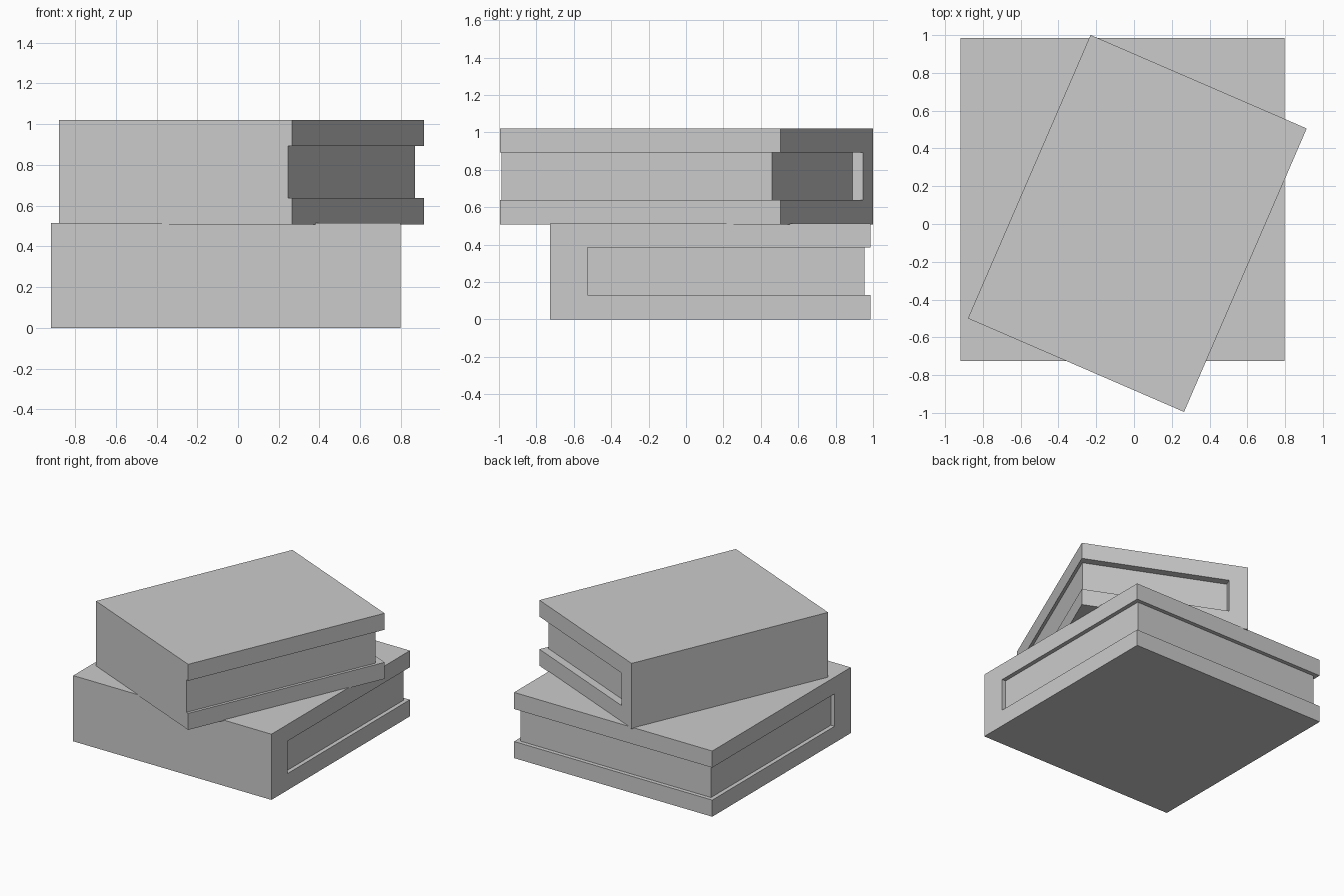
import bpy, bmesh, math
from mathutils import Matrix

if "Cube" in bpy.data.objects:
    bpy.data.objects.remove(bpy.data.objects["Cube"])


def make_object(name, bm, matrix):
    bmesh.ops.recalc_face_normals(bm, faces=bm.faces)
    mesh = bpy.data.meshes.new(name)
    bm.to_mesh(mesh)
    bm.free()
    obj = bpy.data.objects.new(name, mesh)
    obj.matrix_world = matrix
    bpy.context.collection.objects.link(obj)
    return obj


def extrude_profile(name, profile, x0, x1, matrix):
    """Extrude a (y, z) outline along local x."""
    bm = bmesh.new()
    face = bm.faces.new([bm.verts.new((x0, y, z)) for y, z in profile])
    new = bmesh.ops.extrude_face_region(bm, geom=[face])["geom"]
    verts = [g for g in new if isinstance(g, bmesh.types.BMVert)]
    bmesh.ops.translate(bm, verts=verts, vec=(x1 - x0, 0, 0))
    return make_object(name, bm, matrix)


def book(name, center, angle, length, width, height, board, spine, trims):
    """Spine runs along local x at -y; trims = page inset at -x, +x, +y."""
    matrix = Matrix.Translation(center) @ Matrix.Rotation(math.radians(angle), 4, 'Z')
    hx, hy = length / 2, width / 2
    lo, hi, inner = board, height - board, spine - hy
    # C-shaped cover: two boards joined by the spine
    extrude_profile(name + "_cover",
                    [(-hy, 0), (hy, 0), (hy, lo), (inner, lo),
                     (inner, hi), (hy, hi), (hy, height), (-hy, height)],
                    -hx, hx, matrix)
    # recessed page block
    edge = hy - trims[2]
    extrude_profile(name + "_pages",
                    [(inner, lo), (edge, lo), (edge, hi), (inner, hi)],
                    -hx + trims[0], hx - trims[1], matrix)


# lower book, spine facing front
book("lower_book", (-0.06, 0.13, 0), 0, 1.715, 1.712, 0.514, 0.13, 0.2,
     (0.032, 0.032, 0.031))

# upper book, turned, spine facing left; pages flush with the front end
book("upper_book", (0.0175, 0.003, 0.508), -113.4, 1.635, 1.247, 0.513, 0.129, 0.14,
     (0.06, 0.0, 0.022))
